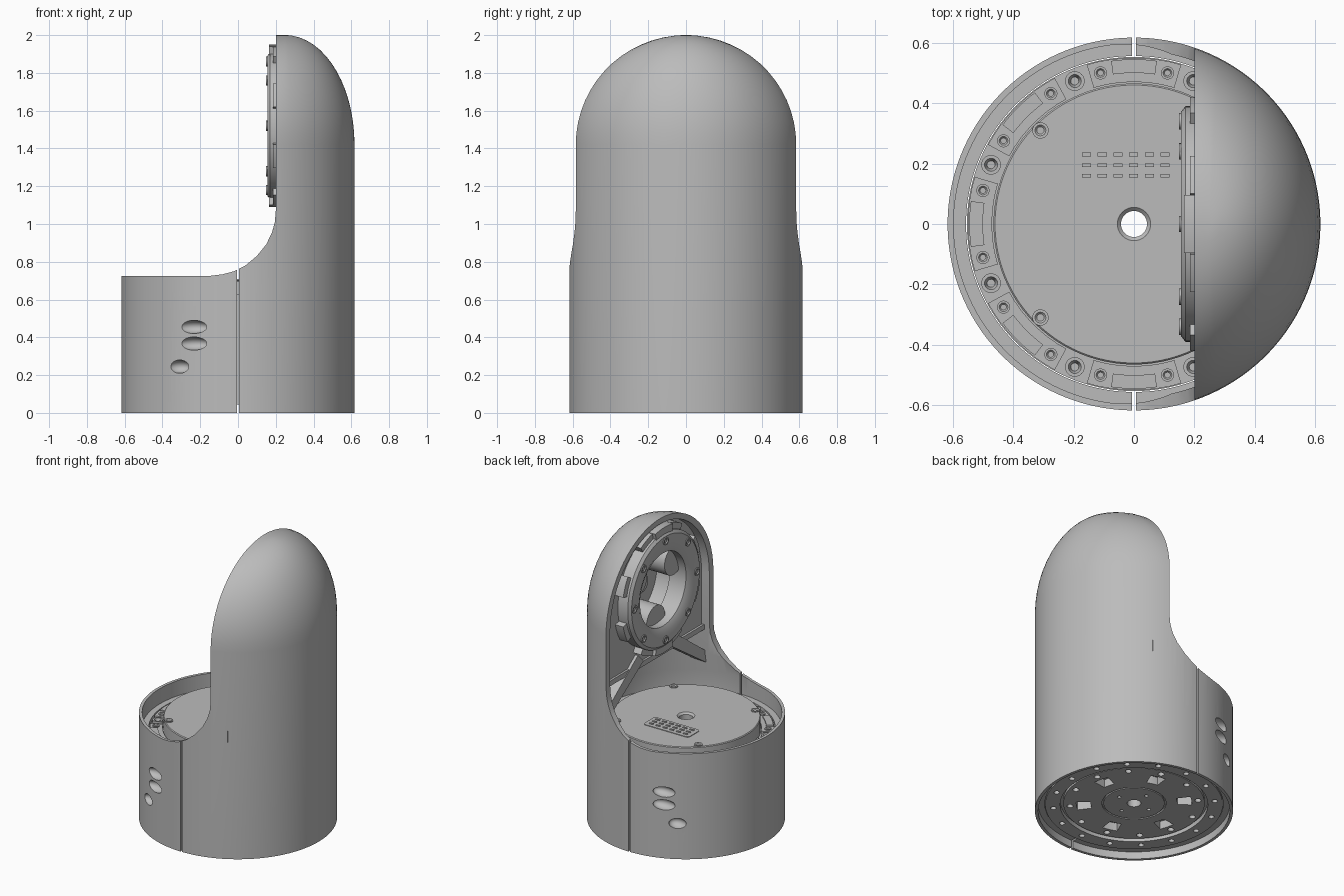
import bpy, bmesh
from math import sin, cos, pi, radians
from mathutils import Vector

cube = bpy.data.objects.get("Cube")
if cube:
    bpy.data.objects.remove(cube)

grey = bpy.data.materials.new("light_grey")
grey.use_nodes = True
grey.diffuse_color = (0.5, 0.5, 0.5, 1)
grey.node_tree.nodes["Principled BSDF"].inputs["Base Color"].default_value = (0.5, 0.5, 0.5, 1)

AXES = {"X": lambda u, v, w: (w, u, v),
        "Y": lambda u, v, w: (u, w, v),
        "Z": lambda u, v, w: (u, v, w)}


def finish(name, bm):
    bmesh.ops.recalc_face_normals(bm, faces=bm.faces)
    mesh = bpy.data.meshes.new(name)
    bm.to_mesh(mesh)
    bm.free()
    mesh.materials.append(grey)
    obj = bpy.data.objects.new(name, mesh)
    bpy.context.collection.objects.link(obj)
    smooth(obj)
    return obj


def smooth(obj):
    obj.data.shade_smooth()
    obj.data.set_sharp_from_angle(angle=radians(32))


def prisms(name, polys, lo, hi, axis="Z"):
    """Extrude one or more outlines between two heights along an axis."""
    bm = bmesh.new()
    put = AXES[axis]
    for poly in polys:
        a = [bm.verts.new(put(u, v, lo)) for u, v in poly]
        b = [bm.verts.new(put(u, v, hi)) for u, v in poly]
        bm.faces.new(a)
        bm.faces.new(b)
        for i in range(len(a)):
            j = (i + 1) % len(a)
            bm.faces.new((a[i], a[j], b[j], b[i]))
    return finish(name, bm)


def lathe(name, profile, centres=((0, 0),), axis="Z", n=96):
    """Revolve a closed (radius, height) outline around each centre."""
    bm = bmesh.new()
    put = AXES[axis]
    for cu, cv in centres:
        rings = [[bm.verts.new(put(cu + r * cos(2 * pi * k / n), cv + r * sin(2 * pi * k / n), h))
                  for r, h in profile] for k in range(n)]
        for k in range(n):
            p, q = rings[k], rings[(k + 1) % n]
            for i in range(len(p)):
                j = (i + 1) % len(p)
                bm.faces.new((p[i], p[j], q[j], q[i]))
    return finish(name, bm)


def circle(cu, cv, r, n=24, rv=None):
    return [(cu + r * cos(2 * pi * k / n), cv + (rv or r) * sin(2 * pi * k / n)) for k in range(n)]


def sector(r0, r1, mid, half, cu=0, cv=0, n=8):
    angles = [radians(mid - half + 2 * half * k / n) for k in range(n + 1)]
    return ([(cu + r0 * cos(a), cv + r0 * sin(a)) for a in angles]
            + [(cu + r1 * cos(a), cv + r1 * sin(a)) for a in reversed(angles)])


def rect(u, v, w, h):
    return [(u - w / 2, v - h / 2), (u + w / 2, v - h / 2), (u + w / 2, v + h / 2), (u - w / 2, v + h / 2)]


def polar(r, angles):
    return [(r * cos(radians(a)), r * sin(radians(a))) for a in angles]


def boolean(obj, cutter, operation="DIFFERENCE"):
    mod = obj.modifiers.new("cut", "BOOLEAN")
    mod.object, mod.operation, mod.solver = cutter, operation, "EXACT"
    bpy.context.view_layer.update()
    result = obj.evaluated_get(bpy.context.evaluated_depsgraph_get())
    mesh = bpy.data.meshes.new_from_object(result)
    obj.modifiers.clear()
    obj.data = mesh
    bpy.data.objects.remove(cutter)
    smooth(obj)


def domed_body(name, levels, height, n=128):
    """Round column with a domed top flattened towards the open side."""
    bm = bmesh.new()
    radius, base, shoulder = levels[-1][1], levels[-1][0], 0.25
    rows = [(z, r, 1) for z, r in levels]
    rows += [(base + height * sin(radians(a)), radius, cos(radians(a)))
             for a in list(range(6, 85, 6)) + [87, 89]]
    previous = None
    for z, r, s in rows:
        ring = []
        for k in range(n):
            x, y = r * cos(2 * pi * (k + .5) / n), r * sin(2 * pi * (k + .5) / n)
            x = shoulder + (x - shoulder) * s if x > shoulder else x
            ring.append(bm.verts.new((x, y * s, z)))
        if previous:
            for k in range(n):
                j = (k + 1) % n
                bm.faces.new((previous[k], previous[j], ring[j], ring[k]))
        else:
            bm.faces.new(ring)
        previous = ring
    bm.faces.new(previous)
    return finish(name, bm)


def cavity(name):
    return domed_body(name, [(-.1, .597), (.05, .597), (.05, .556), (.62, .556), (.62, .597),
                             (.74, .597), (.86, .575), (1.42, .575)], .542)


# Outer shell: hollow, cut open on one side, split by a seam
shell = domed_body("outer_shell", [(0, .617), (1.42, .617)], .58)
boolean(shell, cavity("cavity_cutter"))
curve = [(-.15, .725), (-.08, .734), (-.02, .75), (.04, .781), (.1, .831), (.15, .893), (.18, .955), (.195, 1.01), (.2, 1.07)]
boolean(shell, prisms("opening_cutter", [[(-1, .725)] + curve + [(.2, 3), (-1, 3)]], -1, 1, "Y"))
boolean(shell, prisms("seam_cutter", [rect(0, 0, .012, 2)], -1, 2))

# Oval finger dents on both sides of the cover
for side in (-1, 1):
    for x, z, w in ((-.235, .455, .082), (-.235, .367, .082), (-.31, .245, .06)):
        y = side * (.617 ** 2 - x ** 2) ** .5
        bm = bmesh.new()
        bmesh.ops.create_uvsphere(bm, u_segments=32, v_segments=16, radius=1)
        for v in bm.verts:
            v.co = Vector((x + v.co.x * w, y + v.co.y * .045, z + v.co.z * .035))
        boolean(shell, finish("dent_cutter", bm))

# Carrier drum with grooved underside
drum = lathe("carrier_drum", [(.043, .6), (.043, .055), (.19, .055), (.19, .065), (.2, .065), (.2, .055),
                              (.44, .055), (.44, .075), (.46, .075), (.46, .045), (.553, .045), (.553, .6)])
windows = [sector(.27, .36, 15 + 60 * k, 8) for k in range(6)]
holes = [circle(x, y, .018, 16) for x, y in polar(.505, [22.5 * k for k in range(16)])]
holes += [circle(x, y, .02, 16) for x, y in polar(.4, [45 + 30 * k for k in range(12)])]
holes += [circle(x, y, .012, 12) for x, y in polar(.12, range(0, 360, 90))]
boolean(drum, prisms("underside_cutter", windows + holes, -.1, .11))

# Top lid with bored centre, screws and socket panel
lathe("lid", [(.043, .59), (.465, .59), (.465, .695), (.46, .7), (.055, .7), (.043, .688)])
screw = [(.011, 0), (.027, 0), (.027, .008), (.018, .008), (.011, .001)]
lathe("lid_screws", [(r, .698 + h) for r, h in screw], polar(.438, range(45, 360, 90)), n=24)
corners = [((x, y), a) for (x, y), a in zip(((.125, .24), (-.18, .24), (-.18, .15), (.125, .15)), (0, 90, 180, 270))]
panel = [(x + .02 * cos(radians(a + t)), y + .02 * sin(radians(a + t))) for (x, y), a in corners for t in range(0, 91, 18)]
prisms("socket_panel", [panel], .695, .704)
prisms("socket_contacts", [rect(-.157 + .052 * i, .16 + .035 * j, .03, .012) for i in range(6) for j in range(3)], .7, .709)

# Fastening ring around the lid
middles = range(0, 360, 45)
prisms("ring_pads", [sector(.47, .55, a, 16.5) for a in middles], .59, .618)
prisms("ring_inserts", [sector(.5, .545, a, 8) for a in middles], .61, .626)
lathe("ring_screws", [(r * .8, .616 + h) for r, h in screw], polar(.512, [a + d for a in middles for d in (-12.5, 12.5)]), n=20)
lathe("ring_bolts", [(r * 1.2, .598 + h * 3) for r, h in screw], polar(.512, [a + 22.5 for a in middles]), n=24)

# Upright mounting plate and bridge, trimmed to the cavity
HUB = (0, 1.52)
plate = prisms("mounting_plate", [rect(0, 1.56, 1.4, 1)], .245, .27, "X")
boolean(plate, cavity("plate_trim"), "INTERSECT")
boolean(plate, prisms("plate_bore", [circle(*HUB, .3, 64)], .1, .5, "X"))
bridge = prisms("bridge_shelf", [rect(.42, 0, .38, 1.4)], 1.03, 1.065)
boolean(bridge, cavity("bridge_trim"), "INTERSECT")
struts = [[(s * .54, .8), (s * .54, .88), (s * .2, 1.13), (s * .14, 1.07)] for s in (-1, 1)]
prisms("bridge_struts", struts, .225, .3, "X")

# Joint hub: stepped ring, deep cup, inner lobes and clips
lathe("hub_ring", [(.25, .3), (.25, .175), (.29, .155), (.37, .155), (.39, .17), (.39, .3)], [HUB], "X")
lathe("hub_cup", [(.27, .25), (.3, .25), (.3, .43), (.05, .43), (.05, .41), (.27, .41)], [HUB], "X")
lobes = [circle(HUB[0] + u, HUB[1] + v, .1, 32) for u, v in polar(.225, (30, 150, 270))]
prisms("hub_lobes", lobes, .23, .415, "X")
prisms("hub_post", [circle(*HUB, .06, 24)], .33, .42, "X")
clips = range(0, 360, 45)
prisms("hub_clips", [sector(.36, .43, a + 22.5, 9, *HUB) for a in clips], .185, .26, "X")
prisms("end_clips", [sector(.33, .43, a, 13, *HUB) for a in (90, 270)], .165, .26, "X")
bolts = [(HUB[0] + u, HUB[1] + v) for u, v in polar(.34, clips)]
lathe("hub_bolts", [(r, .157 - h) for r, h in screw], bolts, "X", 20)
